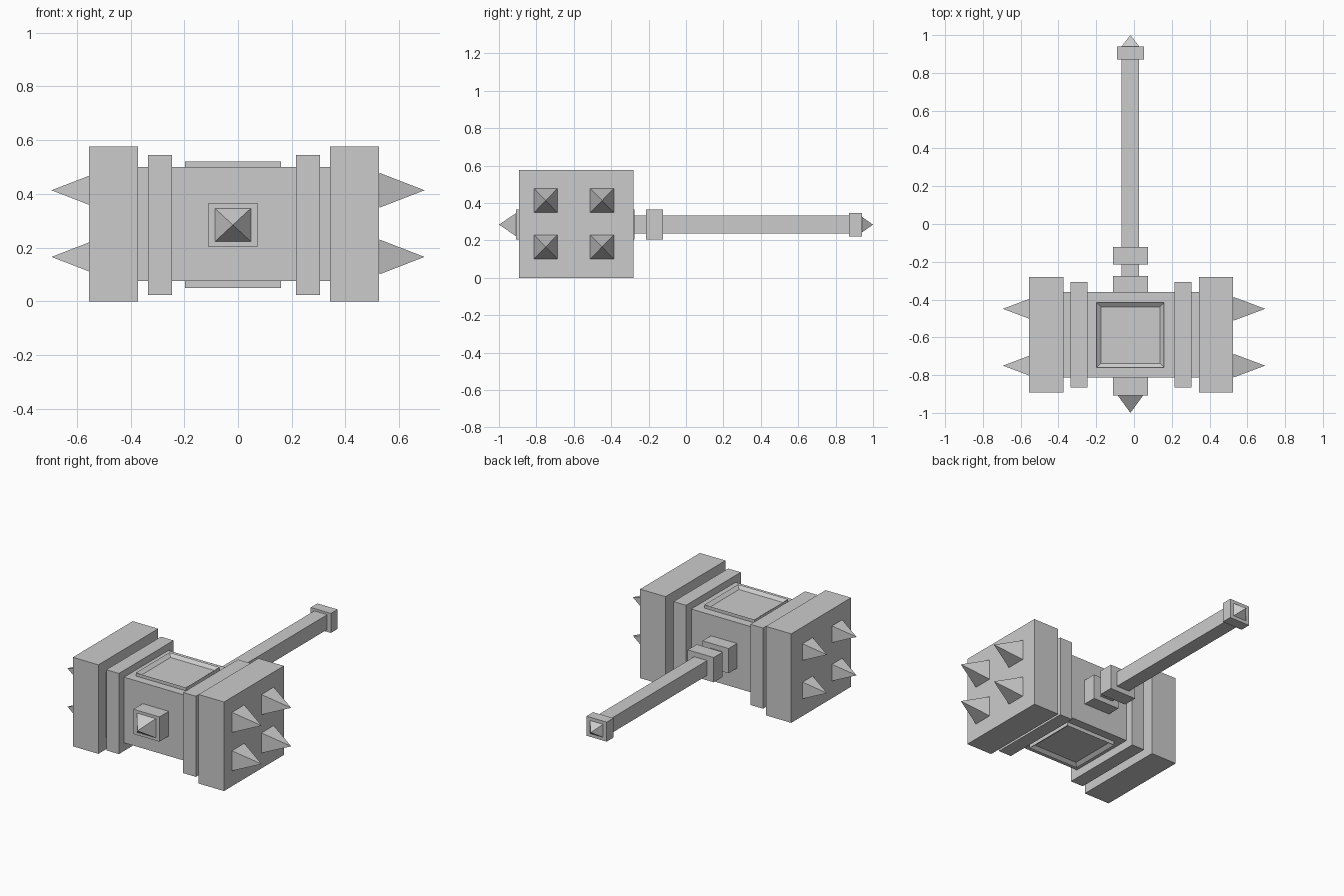
import bpy, bmesh
from math import pi, sqrt
from mathutils import Matrix, Vector

cube = bpy.data.objects.get("Cube")
if cube:
    bpy.data.objects.remove(cube, do_unlink=True)

steel = bpy.data.materials.new("steel_grey")
steel.use_nodes = True
GREY = (0.6, 0.6, 0.6, 1)
steel.diffuse_color = GREY
steel.node_tree.nodes["Principled BSDF"].inputs["Base Color"].default_value = GREY

HEAD = Vector((-0.015, -0.587, 0.287))   # centre of the hammer head
SHAFT_X, SHAFT_Z = -0.019, 0.284         # axis of the handle


def finish(bm, name):
    bmesh.ops.recalc_face_normals(bm, faces=bm.faces)
    mesh = bpy.data.meshes.new(name)
    bm.to_mesh(mesh)
    bm.free()
    mesh.materials.append(steel)
    bpy.context.collection.objects.link(bpy.data.objects.new(name, mesh))


def box(name, centre, size, frame=0, depth=0):
    """Box; a frame width sinks a panel into its top and bottom faces."""
    bm = bmesh.new()
    bmesh.ops.create_cube(bm, size=1, matrix=Matrix.Translation(centre) @ Matrix.Diagonal((*size, 1)))
    if frame:
        bm.normal_update()
        ends = [f for f in bm.faces if abs(f.normal.z) > 0.9]
        bmesh.ops.inset_individual(bm, faces=ends, thickness=frame)
        for f in ends:
            bmesh.ops.translate(bm, verts=f.verts, vec=-f.normal * depth)
    finish(bm, name)


def spike(name, base, half, length, axis, angle):
    """Four-sided pyramid, turned from +z about one axis."""
    bm = bmesh.new()
    bmesh.ops.create_cone(bm, cap_ends=True, segments=4, radius1=sqrt(2), radius2=0, depth=1,
                          matrix=Matrix.Translation((0, 0, 0.5)) @ Matrix.Rotation(pi / 4, 4, 'Z'))
    bmesh.ops.transform(bm, verts=bm.verts, matrix=Matrix.Translation(base)
                        @ Matrix.Rotation(angle, 4, axis) @ Matrix.Diagonal((*half, length, 1)))
    finish(bm, name)


def shaft_box(name, y0, y1, width, height):
    box(name, (SHAFT_X, (y0 + y1) / 2, SHAFT_Z), (width, y1 - y0, height))


# Head: core, framed panel plates above and below, bands and striking blocks
box("head_core", HEAD, (0.8, 0.452, 0.424))
box("framed_panels", HEAD + Vector((-0.004, -0.001, -0.002)), (0.358, 0.344, 0.47), 0.032, 0.018)
for side, s in (("right", -1), ("left", 1)):
    box(side + "_band", HEAD + Vector((s * 0.275, 0, -0.004)), (0.09, 0.558, 0.521))
    box(side + "_striking_block", HEAD + Vector((s * 0.449, 0, 0.0005)), (0.182, 0.611, 0.575))

    # Four spikes on each striking face
    for y in (-0.75, -0.449):
        for z in (0.165, 0.413):
            level = "upper" if z > 0.3 else "lower"
            place = "front" if y < -0.6 else "back"
            spike(f"{side}_{level}_{place}_spike", (s * 0.526, y, z), (0.065, 0.063), 0.168, 'Y', s * pi / 2)

# Socket through the head, with the front point
shaft_box("socket", -0.908, -0.275, 0.186, 0.16)
spike("front_point", (SHAFT_X, -0.908, SHAFT_Z), (0.067, 0.062), 0.092, 'X', pi / 2)

# Handle with collar, end cap and end point
shaft_box("handle", -0.3, 0.9, 0.092, 0.096)
shaft_box("handle_collar", -0.215, -0.123, 0.186, 0.16)
shaft_box("end_cap", 0.872, 0.94, 0.144, 0.126)
spike("end_point", (SHAFT_X, 0.94, SHAFT_Z), (0.047, 0.042), 0.06, 'X', -pi / 2)
